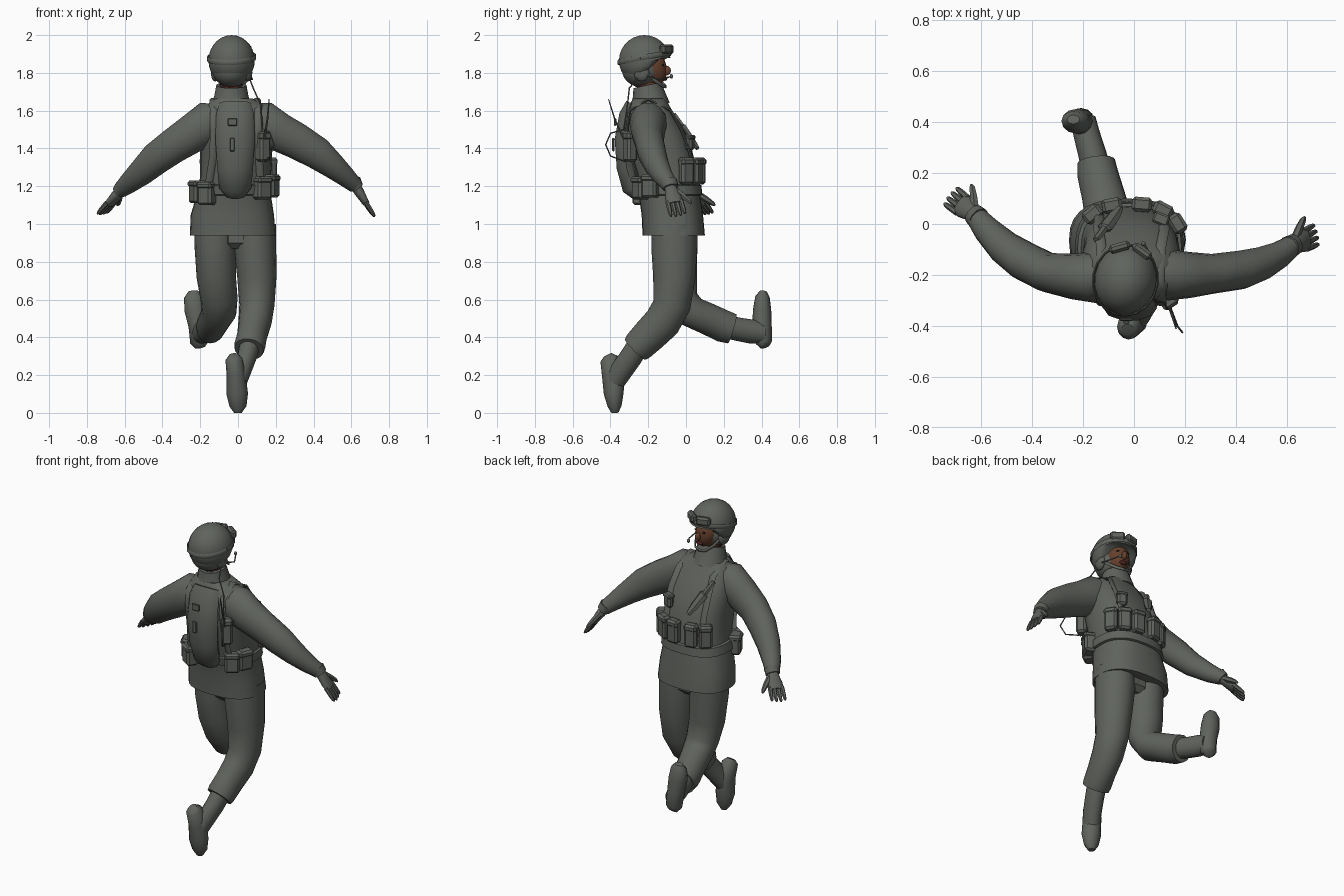
import bpy, bmesh, math
from mathutils import Vector as V, Matrix


def material(name, rgb):
    m = bpy.data.materials.new(name)
    m.diffuse_color = (*rgb, 1)
    return m


CLOTH = material("grey_green_cloth", (0.115, 0.125, 0.11))
SKIN = material("brown_skin", (0.13, 0.05, 0.025))
RED = material("dark_red_undershirt", (0.07, 0.018, 0.015))
DARK = material("dark_eyes", (0.02, 0.015, 0.012))


def finish(name, bm, mat, angle=40):
    bmesh.ops.recalc_face_normals(bm, faces=bm.faces)
    me = bpy.data.meshes.new(name)
    bm.to_mesh(me)
    bm.free()
    ob = bpy.data.objects.new(name, me)
    bpy.context.collection.objects.link(ob)
    me.materials.append(mat)
    bpy.ops.object.select_all(action='DESELECT')
    bpy.context.view_layer.objects.active = ob
    ob.select_set(True)
    bpy.ops.object.shade_smooth_by_angle(angle=math.radians(angle))
    return ob


def skin_rings(name, rings, mat, caps=True, angle=40):
    bm = bmesh.new()
    vs = [[bm.verts.new(p) for p in r] for r in rings]
    n = len(vs[0])
    for a, b in zip(vs, vs[1:]):
        for i in range(n):
            bm.faces.new((a[i], a[(i + 1) % n], b[(i + 1) % n], b[i]))
    if caps:
        bm.faces.new(vs[0])
        bm.faces.new(vs[-1])
    return finish(name, bm, mat, angle)


def tube(name, pts, mat=CLOTH, ref=(1, 0, 0), n=12, angle=50):
    """Sweep of ellipses: each point is x, y, z, radius along ref, other radius."""
    P = [V(p[:3]) for p in pts]
    rings = []
    for i, p in enumerate(pts):
        t = (P[min(i + 1, len(P) - 1)] - P[max(i - 1, 0)]).normalized()
        a = V(ref) - t * V(ref).dot(t)
        a.normalize()
        b = t.cross(a)
        ra, rb = p[3], p[-1]
        rings.append([P[i] + a * ra * math.cos(k * math.tau / n) + b * rb * math.sin(k * math.tau / n)
                      for k in range(n)])
    return skin_rings(name, rings, mat, angle=angle)


def box(name, loc, size, mat=CLOTH, rot=None, bevel=0.012):
    bm = bmesh.new()
    bmesh.ops.create_cube(bm, size=1)
    bmesh.ops.scale(bm, vec=size, verts=bm.verts)
    bmesh.ops.bevel(bm, geom=bm.edges[:], offset=min(bevel, min(size) * 0.3), segments=1, affect='EDGES')
    bm.transform(Matrix.Translation(loc) @ (rot or Matrix()).to_4x4())
    return finish(name, bm, mat, 25)


def ball(name, loc, r, mat, rot=None, shape=None):
    bm = bmesh.new()
    bmesh.ops.create_uvsphere(bm, u_segments=20, v_segments=14, radius=1)
    bmesh.ops.scale(bm, vec=r, verts=bm.verts)
    if shape:
        for v in bm.verts:
            shape(v.co)
    bm.transform(Matrix.Translation(loc) @ (rot or Matrix()).to_4x4())
    return finish(name, bm, mat, 50)


# Jacket profile: z, x min, x max, y min, y max
TORSO = [(0.94, -.255, .20, -.23, .10), (1.05, -.25, .19, -.235, .09), (1.15, -.22, .175, -.25, .075),
         (1.25, -.20, .175, -.275, .065), (1.38, -.20, .18, -.305, .035), (1.48, -.205, .185, -.32, .0),
         (1.57, -.195, .175, -.315, -.055), (1.63, -.165, .14, -.30, -.09), (1.665, -.12, .075, -.28, -.11)]


def surf(z, ang, off=0.0):
    """Point on the jacket; ang 0 = +x, 90 = front of the body (+y)."""
    z = min(max(z, TORSO[0][0]), TORSO[-1][0])
    for a, b in zip(TORSO, TORSO[1:]):
        if z <= b[0]:
            f = (z - a[0]) / (b[0] - a[0])
            x0, x1, y0, y1 = [a[i] + (b[i] - a[i]) * f for i in range(1, 5)]
            break
    c, s = math.cos(math.radians(ang)), math.sin(math.radians(ang))
    e = 0.8
    return V(((x0 + x1) / 2 + ((x1 - x0) / 2 + off) * math.copysign(abs(c) ** e, c),
              (y0 + y1) / 2 + ((y1 - y0) / 2 + off) * math.copysign(abs(s) ** e, s), z))


def band(name, levels, n=28):
    return skin_rings(name, [[surf(z, k * 360 / n, o) for k in range(n)] for z, o in levels], CLOTH)


band("jacket", [(r[0], 0) for r in TORSO])
band("waist_belt", [(1.15, 0), (1.155, .012), (1.205, .012), (1.21, 0)])

# Collar, undershirt and neck
tube("collar", [(-.035, -.19, 1.63, .105, .105), (-.035, -.195, 1.68, .09, .088),
                (-.035, -.205, 1.735, .08, .075), (-.035, -.205, 1.725, .065, .06)], n=16)
tube("undershirt", [(-.035, -.19, 1.66, .07, .075), (-.035, -.195, 1.74, .062, .064)], RED)
tube("neck", [(-.035, -.2, 1.70, .056, .058), (-.035, -.2, 1.80, .056, .058)], SKIN)

# Head, turned slightly toward +x
TURN = Matrix.Rotation(math.radians(-10), 3, 'Z')
HEAD = V((-.033, -.215, 1.82))


def hp(x, y, z):
    return HEAD + TURN @ V((x, y, z))


def face_shape(c):
    if c.z < 0:                       # narrow the jaw
        c.x *= 1 + c.z * 2.2
        if c.y > 0:
            c.y *= 1 - c.z * 1.2
    c.y = min(c.y, .112)


ball("face", hp(0, 0, 0), (.078, .115, .105), SKIN, TURN, face_shape)
ball("nose", hp(0, .115, -.008), (.015, .022, .025), SKIN, TURN)
ball("lips", hp(0, .105, -.05), (.025, .012, .012), RED, TURN)
for s in (-1, 1):
    ball("eye", hp(s * .03, .1, .022), (.013, .006, .006), DARK, TURN)
    ball("ear_guard", hp(s * .088, -.005, -.02), (.022, .042, .045), CLOTH, TURN)
    tube("chin_strap", [(*hp(s * x, y, z), .009, .005) for x, y, z in
                        ((.09, .02, -.02), (.07, .065, -.06), (.04, .1, -.088), (0, .11, -.093))],
         ref=(0, 0, 1), n=6)


def helmet_shape(c):
    rim = -.075 + .09 * min(max((c.y - .01) / .08, 0), 1)
    if c.z < rim:                     # turned-out rim, raised over the brow
        c.x, c.y = c.x * 1.03, c.y * 1.03
        c.z = rim


ball("helmet", hp(0, -.005, .045), (.123, .137, .135), CLOTH, TURN, helmet_shape)
ball("helmet_lining", hp(0, -.02, -.005), (.1, .105, .09), CLOTH, TURN)
tube("goggle_band", [(*hp(.127 * math.cos(a), -.005 + .14 * math.sin(a), .06 + .025 * math.sin(a)), .014, .005)
                     for a in [math.radians(k * 20) for k in range(19)]], ref=(0, 0, 1), n=6)
for s in (-1, 1):
    box("goggle_lens", hp(s * .045, .118, .105), (.085, .035, .05), rot=TURN @ Matrix.Rotation(-s * .45, 3, 'Z'))
tube("microphone_boom", [(*hp(*p), .004, .004) for p in ((.1, 0, -.03), (.095, .09, -.055), (.05, .145, -.04))],
     ref=(0, 0, 1), n=5)
ball("microphone", hp(.045, .148, -.038), (.009, .009, .012), CLOTH)

# Sleeves
tube("sleeve_right", [(.06, -.19, 1.54, .09, .1), (.14, -.20, 1.535, .1, .115), (.22, -.2, 1.485, .09, .105),
                      (.31, -.195, 1.44, .078, .098), (.42, -.18, 1.375, .076, .088), (.5, -.155, 1.31, .066, .07),
                      (.57, -.12, 1.25, .053, .054), (.62, -.085, 1.205, .042, .042)], ref=(0, 1, 0), n=14)
tube("sleeve_left", [(-.09, -.19, 1.54, .09, .1), (-.16, -.21, 1.535, .1, .115), (-.24, -.205, 1.48, .09, .105),
                     (-.34, -.19, 1.415, .078, .095), (-.43, -.145, 1.35, .076, .088), (-.51, -.09, 1.275, .066, .072),
                     (-.58, -.02, 1.215, .053, .055), (-.62, .03, 1.18, .042, .042)], ref=(0, 1, 0), n=14)


def hand(side, wrist, tip, across):
    w, t = V(wrist), V(tip)
    d = t - w
    a = V(across) - d * V(across).dot(d) / d.dot(d)
    a.normalize()
    tube("glove_cuff_" + side, [(*(w - d * .12), .045, .045), (*(w + d * .08), .043, .038)], ref=a)
    tube("palm_" + side, [(*(w + d * f), ra, rb) for f, ra, rb in
                          ((0, .03, .027), (.2, .036, .027), (.4, .045, .022), (.58, .043, .018))], ref=a)
    for k in range(4):
        o = a * (k - 1.5) * .021
        end = .93 + .07 * (1, 2, 1.6, .6)[k] / 2
        tube("finger_" + side, [(*(w + d * f + o * (1 + f * .25)), r, r) for f, r in
                                ((.5, .013), (.78, .012), (end - .04, .009), (end, .004))], ref=a, n=6)
    tube("thumb_" + side, [(*(w + d * f + a * o), r, r) for f, o, r in
                           ((.15, .02, .018), (.4, .055, .016), (.58, .078, .012), (.66, .085, .005))], ref=a, n=6)


hand("right", (.62, -.085, 1.205), (.72, -.04, 1.04), (-.1, 1, 0))
hand("left", (-.62, .03, 1.18), (-.725, .115, 1.05), (.55, .8, 0))

# Trousers: standing leg at +x, raised leg at -x
tube("trouser_right", [(.09, -.06, 1.0, .11, .12), (.09, -.062, .88, .112, .122), (.1, -.062, .72, .104, .112),
                       (.1, -.075, .57, .093, .1), (.09, -.125, .48, .088, .098), (.075, -.195, .41, .08, .092),
                       (.062, -.25, .355, .083, .085), (.058, -.268, .337, .078, .078)], n=16)
tube("trouser_left", [(-.12, -.06, 1.0, .11, .12), (-.12, -.06, .88, .11, .12), (-.115, -.045, .72, .104, .105),
                      (-.1, -.02, .6, .098, .085), (-.1, .03, .535, .092, .085), (-.12, .11, .5, .085, .084),
                      (-.143, .2, .458, .08, .085), (-.148, .245, .445, .074, .08)], n=16)
box("seat_gusset", (-.01, -.06, .93), (.14, .2, .12), bevel=.03)

# Boots: shaft and foot
tube("boot_shaft_right", [(.062, -.25, .36, .055, .06), (.045, -.295, .29, .052, .06), (.02, -.345, .22, .05, .06),
                          (.0, -.375, .17, .05, .055)])
tube("boot_right", [(-.025, -.415, .305, .025, .025), (-.022, -.405, .285, .045, .05), (-.01, -.383, .2, .05, .062),
                    (-.004, -.383, .1, .057, .052), (0, -.378, .035, .045, .037), (0, -.376, 0, .02, .018)])
tube("boot_shaft_left", [(-.145, .2, .46, .058, .062), (-.165, .28, .442, .055, .062), (-.185, .35, .43, .052, .064),
                         (-.2, .41, .42, .05, .055)])
tube("boot_left", [(-.2, .42, .35, .03, .025), (-.205, .412, .372, .048, .043), (-.212, .402, .46, .05, .052),
                   (-.228, .403, .55, .057, .048), (-.235, .405, .615, .05, .038), (-.238, .41, .645, .025, .018)])

# Backpack with flap, tube and bottom pouch
tube("water_pack", [(-.015, -.255, 1.16, .06, .04), (-.015, -.285, 1.19, .085, .055), (-.015, -.315, 1.3, .095, .055),
                    (-.015, -.33, 1.45, .105, .05), (-.015, -.315, 1.58, .1, .04), (-.015, -.29, 1.64, .085, .03)], n=10)
box("pack_buckle", (-.03, -.385, 1.42), (.025, .012, .07))
box("pack_label_flap", (-.03, -.375, 1.54), (.05, .012, .04))

# Harness straps over the shoulders and around the back
for s in (-1, 1):
    path = [surf(z, 270 + s * a, .012) for z, a in ((1.2, 38), (1.36, 32), (1.5, 30), (1.6, 36))]
    path += [V((-.015 + s * .115, -.2, 1.66))]
    path += [surf(z, 90 - s * a, .012) for z, a in ((1.6, 36), (1.5, 34), (1.4, 34), (1.25, 34))]
    tube("shoulder_strap", [(*p, .02, .009) for p in path], ref=(1, 0, 0), n=6)


# Pouches set around the belt, facing outward
def pouch(name, z, ang, size, off=.02):
    p, q = surf(z, ang, off), surf(z, ang + 3, off) - surf(z, ang - 3, off)
    r = Matrix.Rotation(math.atan2(q.y, q.x), 3, 'Z')
    box(name, p, size, rot=r)
    box(name + "_flap", p + V((0, 0, size[2] * .36)), (size[0] * 1.06, size[1] * 1.15, size[2] * .3), rot=r)


for ang in (32, 58, 82, 106, 132):
    pouch("magazine_pouch", 1.28, ang, (.075, .05, .14))
for ang, z in ((205, 1.17), (232, 1.16), (310, 1.19), (335, 1.2)):
    pouch("hip_pouch", z, ang, (.085, .07, .12), .015)
pouch("chest_pouch", 1.43, 62, (.06, .04, .08))
pouch("radio_pouch", 1.41, 308, (.065, .06, .16))

# Radio aerial and cable
tube("aerial", [(.14, -.33, 1.45, .006, .006), (.155, -.375, 1.55, .005, .005), (.165, -.41, 1.66, .003, .003)], n=6)
tube("cable_loop", [(.14, -.33, 1.5, .004), (.17, -.4, 1.48, .004), (.19, -.425, 1.42, .004), (.17, -.4, 1.36, .004),
                    (.14, -.32, 1.33, .004)], n=5)
tube("headset_cable", [(.05, -.23, 1.8, .004), (.08, -.3, 1.72, .004), (.12, -.31, 1.63, .004), (.13, -.33, 1.5, .004)], n=5)

# Diagonal sheath on the chest
a, b = surf(1.58, 128, .025), surf(1.40, 98, .035)
tube("chest_sheath", [(*a.lerp(b, f), w, d) for f, w, d in
                      ((0, .014, .012), (.35, .016, .014), (.38, .03, .02), (.75, .026, .018), (1, .015, .012))], n=6, angle=25)
